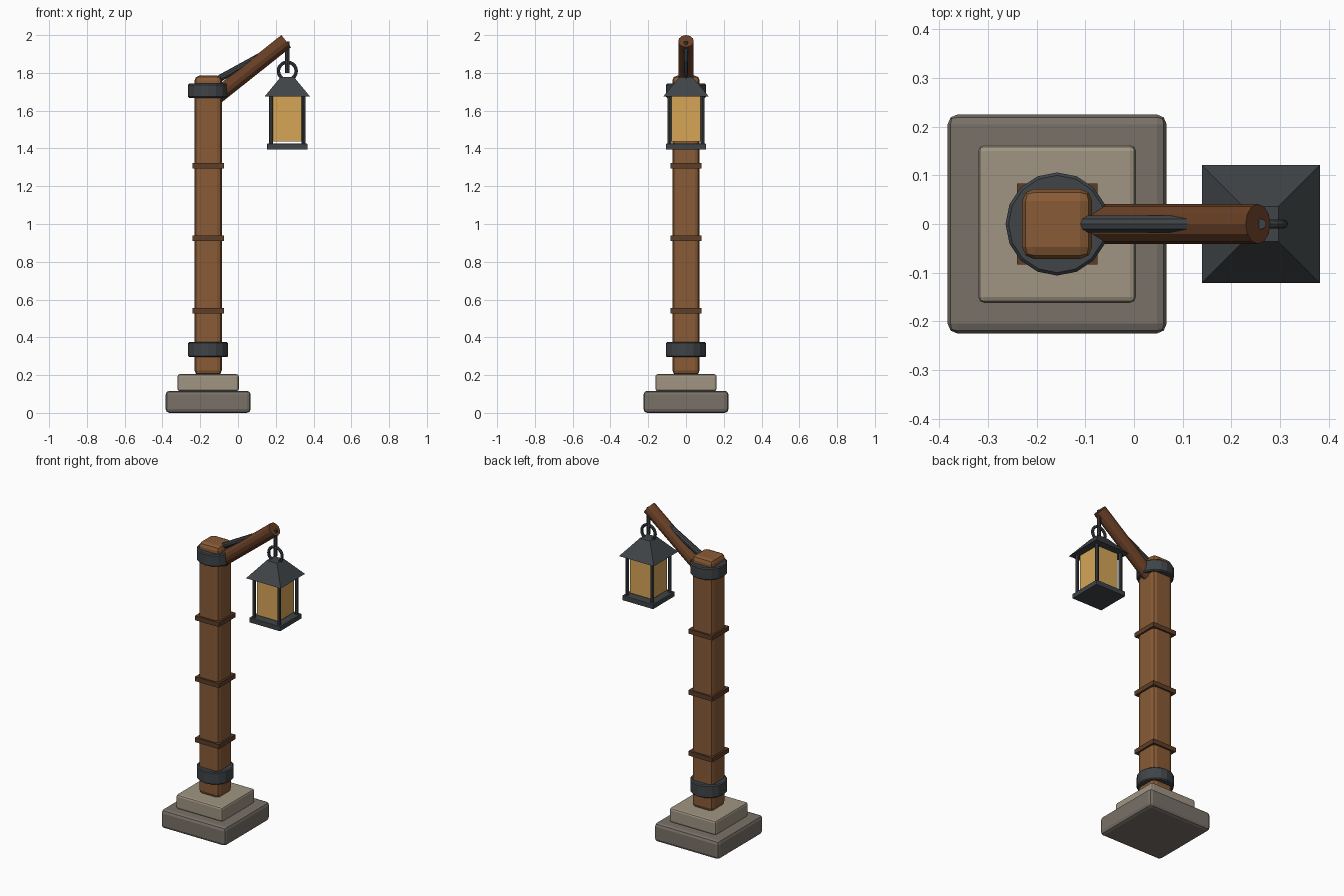
import bpy
from math import pi
from mathutils import Vector

if "Cube" in bpy.data.objects:
    bpy.data.objects.remove(bpy.data.objects["Cube"])


def material(name, rgb):
    m = bpy.data.materials.new(name)
    m.diffuse_color = (*rgb, 1)
    m.use_nodes = True
    m.node_tree.nodes["Principled BSDF"].inputs["Base Color"].default_value = m.diffuse_color
    return m


WOOD = material("wood", (0.25, 0.105, 0.037))
ARM = material("arm_wood", (0.14, 0.05, 0.019))
BAND = material("band_wood", (0.11, 0.048, 0.022))
IRON = material("iron", (0.05, 0.058, 0.064))
STONE = material("dark_stone", (0.19, 0.165, 0.14))
STONE2 = material("light_stone", (0.35, 0.3, 0.225))
GLASS = material("amber_glass", (0.67, 0.38, 0.095))


def finish(name, mat, bevel=0, segments=2):
    o = bpy.context.object
    o.name = name
    o.data.materials.append(mat)
    if bevel:
        b = o.modifiers.new("bevel", "BEVEL")
        b.width, b.segments = bevel, segments
    return o


def box(name, x, half, z0, z1, mat, bevel=0):
    bpy.ops.mesh.primitive_cube_add(size=1, location=(x, 0, (z0 + z1) / 2))
    o = bpy.context.object
    o.scale = (2 * half, 2 * half, z1 - z0)
    bpy.ops.object.transform_apply(location=False, rotation=False, scale=True)
    return finish(name, mat, bevel)


def rod(name, a, b, r, mat, sides=8, bevel=0):
    a, b = Vector(a), Vector(b)
    bpy.ops.mesh.primitive_cylinder_add(
        vertices=sides, radius=r, depth=(b - a).length, location=(a + b) / 2,
        rotation=(b - a).to_track_quat("Z", "Y").to_euler())
    return finish(name, mat, bevel, 1)


PX, LX = -0.158, 0.261  # post and lantern axes

# Stepped stone base
box("base_slab", PX, 0.225, 0, 0.117, STONE, 0.02)
box("base_step", PX, 0.162, 0.115, 0.205, STONE2, 0.012)

# Post with iron collars and thin wooden bands
box("post", PX, 0.072, 0.2, 1.785, WOOD, 0.025)
for i, (z0, z1) in enumerate([(0.295, 0.375), (1.668, 1.743)]):
    rod(f"iron_collar_{i}", (PX, 0, z0), (PX, 0, z1), 0.106, IRON, 16, 0.006)
for i in range(3):
    z = 0.54 + i * 0.384
    box(f"post_band_{i}", PX, 0.083, z - 0.014, z + 0.014, BAND)

# Slanted arm and iron brace
rod("arm", (-0.12, 0, 1.67), (0.255, 0, 1.968), 0.041, ARM, 12)
rod("arm_brace", (-0.15, 0, 1.742), (0.18, 0, 1.923), 0.018, IRON, 10)

# Hanger
rod("hanger_rod", (LX, 0, 1.80), (LX, 0, 1.966), 0.011, IRON, 8)
bpy.ops.mesh.primitive_torus_add(
    location=(LX, 0, 1.81), rotation=(pi / 2, 0, 0), major_radius=0.047,
    minor_radius=0.009, major_segments=20, minor_segments=8)
finish("hanger_ring", IRON)

# Lantern: roof, glass, floor and corner bars
bpy.ops.mesh.primitive_cone_add(
    vertices=4, radius1=0.121 * 2 ** 0.5, radius2=0.036 * 2 ** 0.5,
    depth=0.103, location=(LX, 0, 1.7255), rotation=(0, 0, pi / 4))
finish("lantern_roof", IRON)
box("lantern_glass", LX, 0.076, 1.437, 1.676, GLASS)
box("lantern_floor", LX, 0.107, 1.394, 1.425, IRON, 0.003)
for sx in (-1, 1):
    for sy in (-1, 1):
        x, y = LX + sx * 0.087, sy * 0.087
        rod("lantern_bar", (x, y, 1.42), (x, y, 1.68), 0.0105, IRON, 8)
